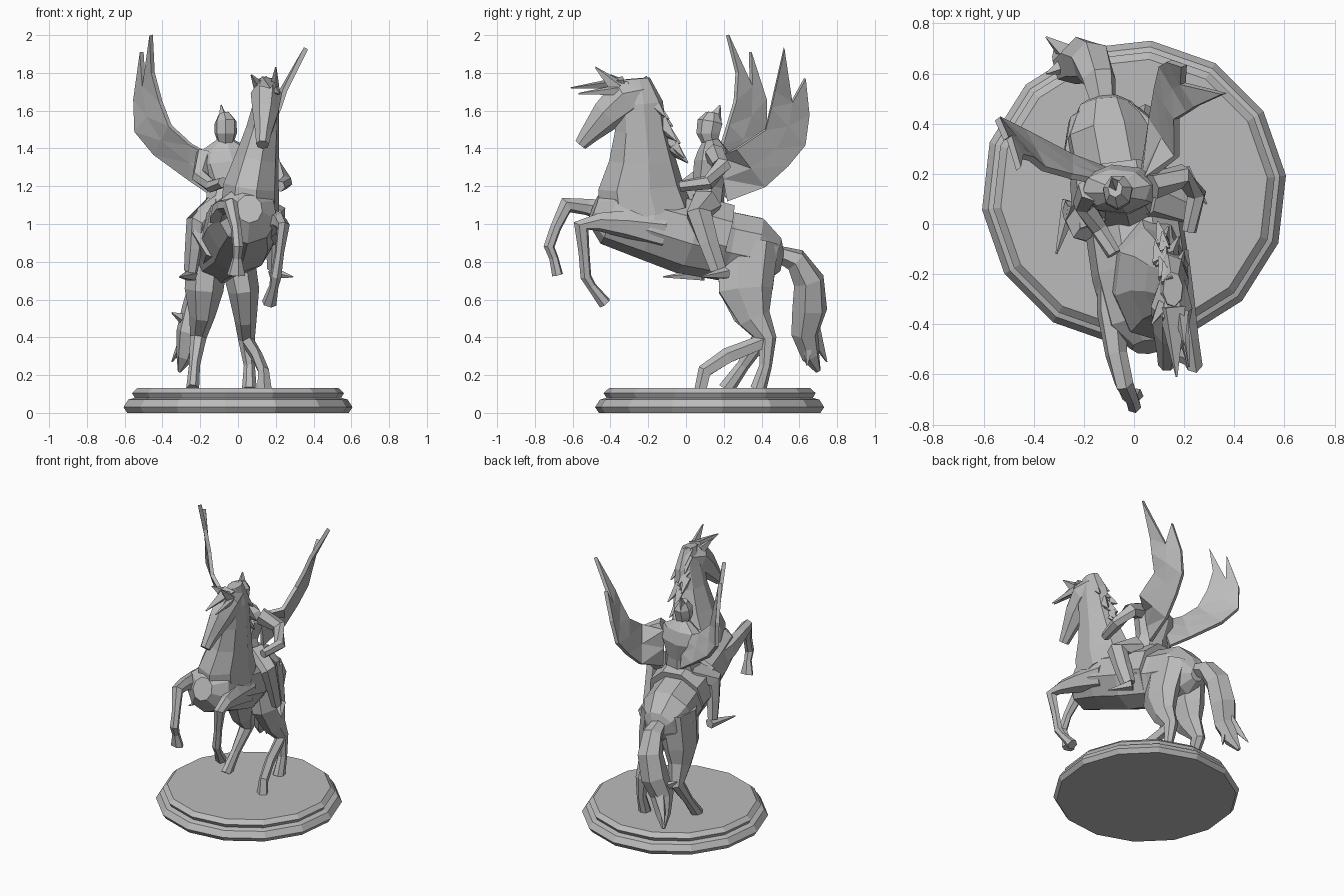
import bpy, bmesh, math, random
from mathutils import Vector

random.seed(4)
stone = bpy.data.materials.new("stone grey")
stone.diffuse_color = (0.5, 0.5, 0.5, 1)


def finish(name, bm):
    bmesh.ops.recalc_face_normals(bm, faces=bm.faces)
    me = bpy.data.meshes.new(name)
    bm.to_mesh(me)
    bm.free()
    me.materials.append(stone)
    ob = bpy.data.objects.new(name, me)
    bpy.context.collection.objects.link(ob)
    return ob


def loft(name, stations, n=7, ref=(1, 0, 0)):
    """Faceted tube through (x, y, z, half width, half depth) stations."""
    bm = bmesh.new()
    pts = [Vector(s[:3]) for s in stations]
    rings = []
    for i, s in enumerate(stations):
        t = (pts[min(i + 1, len(pts) - 1)] - pts[max(i - 1, 0)]).normalized()
        r = Vector(ref)
        u = (r - t * r.dot(t)).normalized()
        v = t.cross(u)
        rings.append([bm.verts.new(pts[i] + u * s[3] * math.cos(a) + v * s[4] * math.sin(a))
                      for a in (math.tau * (k + 0.25) / n for k in range(n))])
    for a, b in zip(rings, rings[1:]):
        for k in range(n):
            bm.faces.new((a[k], a[(k + 1) % n], b[(k + 1) % n], b[k]))
    bm.faces.new(rings[0])
    bm.faces.new(rings[-1])
    return finish(name, bm)


def spike(name, base, tip, w, d, n=4):
    return loft(name, [(*base, w, d), (*tip, 0.004, 0.004)], n)


def wing(name, lead, trail, tips):
    """Thin curved sheet between two edges, ending in two long feathers."""
    bm = bmesh.new()
    a = [bm.verts.new(p) for p in lead]
    b = [bm.verts.new(p) for p in trail]
    mid = [bm.verts.new((p.co + q.co) / 2) for p, q in zip(a, b)]
    for r, s in ((a, mid), (mid, b)):
        for i in range(len(r) - 1):
            bm.faces.new((r[i], r[i + 1], s[i + 1]))
            bm.faces.new((r[i], s[i + 1], s[i]))
    t = [bm.verts.new(p) for p in tips]
    bm.faces.new((a[-1], t[0], mid[-1]))
    bm.faces.new((mid[-1], t[1], b[-1]))
    ob = finish(name, bm)
    m = ob.modifiers.new("thickness", 'SOLIDIFY')
    m.thickness = 0.025
    m.offset = 0


# Stepped round plinth
loft("plinth", [(0, .125, z, r, r) for r, z in
                ((.59, 0), (.61, .03), (.585, .07), (.55, .08), (.565, .105), (.535, .132))], 14)

# Horse body, neck and head
loft("horse_body", [(.06, -.49, 1.08, .07, .08), (.05, -.41, 1.05, .16, .16),
                    (.03, -.2, 1.0, .2, .19), (0, 0, .94, .2, .205), (-.07, .2, .89, .18, .19),
                    (-.1, .35, .86, .18, .19), (-.11, .46, .81, .12, .13), (-.11, .51, .8, .05, .05)], 9)
loft("horse_neck", [(.06, -.21, 1.05, .16, .25), (.07, -.24, 1.2, .15, .23), (.1, -.23, 1.34, .12, .18),
                    (.13, -.24, 1.5, .09, .14), (.15, -.25, 1.64, .07, .13), (.155, -.26, 1.77, .04, .07)], 8)
loft("horse_head", [(.155, -.22, 1.7, .05, .06), (.15, -.32, 1.67, .085, .115),
                    (.145, -.42, 1.58, .07, .09), (.135, -.51, 1.48, .045, .055),
                    (.13, -.56, 1.42, .035, .035)], 7)
spike("right_ear", (.19, -.36, 1.72), (.2, -.48, 1.83), .03, .045)
spike("left_ear", (.11, -.33, 1.73), (.07, -.4, 1.79), .03, .04)
spike("forelock", (.15, -.33, 1.75), (.17, -.61, 1.72), .06, .035)
spike("forelock_side", (.2, -.36, 1.71), (.22, -.57, 1.69), .02, .03)

# Mane locks along the crest of the neck
for i in range(9):
    f = i / 8
    y, z = -.22 + .16 * f, 1.75 - .34 * f
    x = .155 - .06 * f + random.uniform(-.03, .03)
    spike(f"mane_lock_{i + 1}", (x, y - .02, z),
          (x + random.uniform(-.03, .05), y + .07, z - random.uniform(.05, .11)), .035, .05)

# Raised front legs
loft("left_front_leg", [(-.08, -.12, 1.0, .07, .12), (-.09, -.35, 1.05, .06, .075), (-.07, -.52, 1.09, .045, .045),
                        (-.04, -.635, 1.1, .04, .045), (-.01, -.69, .98, .028, .03),
                        (.0, -.725, .88, .03, .03), (-.005, -.7, .82, .025, .025), (-.01, -.68, .73, .05, .03)], 6)
loft("right_front_leg", [(.15, -.12, .97, .07, .11), (.19, -.32, 1.0, .055, .075), (.22, -.46, 1.01, .04, .05),
                         (.24, -.555, .99, .035, .045), (.22, -.54, .85, .025, .03),
                         (.2, -.53, .72, .03, .03), (.19, -.5, .67, .025, .025), (.165, -.43, .58, .04, .035)], 6)

# Standing hind legs and the forward prop on the plinth
loft("left_hind_leg", [(-.16, .32, .9, .12, .17), (-.18, .31, .65, .105, .15), (-.19, .34, .52, .07, .1),
                       (-.21, .4, .4, .045, .055), (-.23, .3, .25, .03, .035), (-.24, .21, .125, .035, .045)])
loft("right_hind_leg", [(-.02, .32, .9, .1, .17), (.03, .31, .65, .085, .15), (.04, .36, .5, .06, .09),
                        (.045, .43, .39, .045, .05), (.06, .42, .25, .03, .035), (.06, .38, .125, .04, .045)])
loft("hind_leg_prop", [(.05, .42, .38, .035, .04), (.1, .22, .3, .03, .045),
                       (.135, .1, .22, .03, .04), (.14, .08, .125, .04, .035)], 5)

# Flowing tail with loose ends
loft("tail", [(-.12, .47, .85, .05, .04), (-.14, .58, .81, .07, .065), (-.17, .65, .7, .085, .085),
              (-.21, .655, .55, .09, .095), (-.25, .63, .42, .08, .075), (-.28, .66, .3, .05, .05),
              (-.31, .7, .22, .01, .015)], 6)
for i, (x, y, z) in enumerate(((-.35, .745, .27), (-.22, .64, .25), (-.35, .6, .53))):
    spike(f"tail_lock_{i + 1}", (-.24, .65, .47), (x, y, z), .05, .06)

# Rider torso, head and crest
loft("rider_torso", [(-.04, .08, 1.06, .14, .12), (-.05, .12, 1.2, .115, .09), (-.06, .14, 1.32, .16, .1),
                     (-.07, .14, 1.39, .14, .08), (-.07, .13, 1.45, .04, .04)], 8)
loft("rider_head", [(-.065, .13, 1.42, .04, .04), (-.065, .12, 1.48, .06, .065),
                    (-.065, .13, 1.54, .06, .07), (-.075, .14, 1.585, .03, .035)], 7)
spike("head_crest", (-.075, .15, 1.55), (-.09, .18, 1.63), .03, .045)

# Rider arms
loft("rider_left_arm", [(-.17, .14, 1.37, .055, .055), (-.2, .08, 1.25, .045, .05),
                        (-.14, -.02, 1.2, .035, .035), (-.08, -.12, 1.22, .03, .03)], 6)
loft("rider_right_arm", [(.07, .15, 1.37, .06, .055), (.19, .19, 1.31, .05, .05),
                         (.25, .12, 1.22, .04, .04), (.22, -.03, 1.2, .03, .03)], 6, (0, 0, 1))

# Rider legs and pointed shoes
for side, hip, knee, ankle, toe in (
        ("left", (-.1, .1, 1.08), (-.22, .0, 1.0), (-.25, .05, .75), (-.31, -.12, .72)),
        ("right", (.06, .1, 1.1), (.2, .07, 1.05), (.19, .17, .76), (.29, .08, .72))):
    mid = [(a + b) / 2 for a, b in zip(knee, ankle)]
    loft(f"rider_{side}_leg", [(*hip, .09, .09), (*knee, .06, .075), (*mid, .045, .06), (*ankle, .035, .05)],
         6, (1, .3, .2))
    spike(f"rider_{side}_shoe", (ankle[0], ankle[1] + .04, ankle[2] - .02), toe, .04, .035, 5)

# Saddle cloth draped over the back
loft("saddle_cloth", [(-.03, -.02, .98, .215, .2), (-.06, .2, .92, .2, .2)], 9)

# Raised wings
wing("left_wing",
     [(-.1, .16, 1.34), (-.25, .19, 1.42), (-.36, .22, 1.52), (-.41, .26, 1.65), (-.45, .27, 1.8)],
     [(-.12, .22, 1.14), (-.25, .27, 1.23), (-.44, .37, 1.37), (-.54, .42, 1.49), (-.545, .42, 1.66)],
     [(-.46, .22, 2.0), (-.51, .34, 1.91)])
wing("right_wing",
     [(.05, .18, 1.36), (.17, .27, 1.4), (.17, .42, 1.5), (.22, .45, 1.62), (.25, .47, 1.71)],
     [(.04, .22, 1.12), (.07, .42, 1.2), (.09, .54, 1.31), (.11, .63, 1.42), (.14, .65, 1.58)],
     [(.36, .52, 1.93), (.2, .63, 1.77)])
